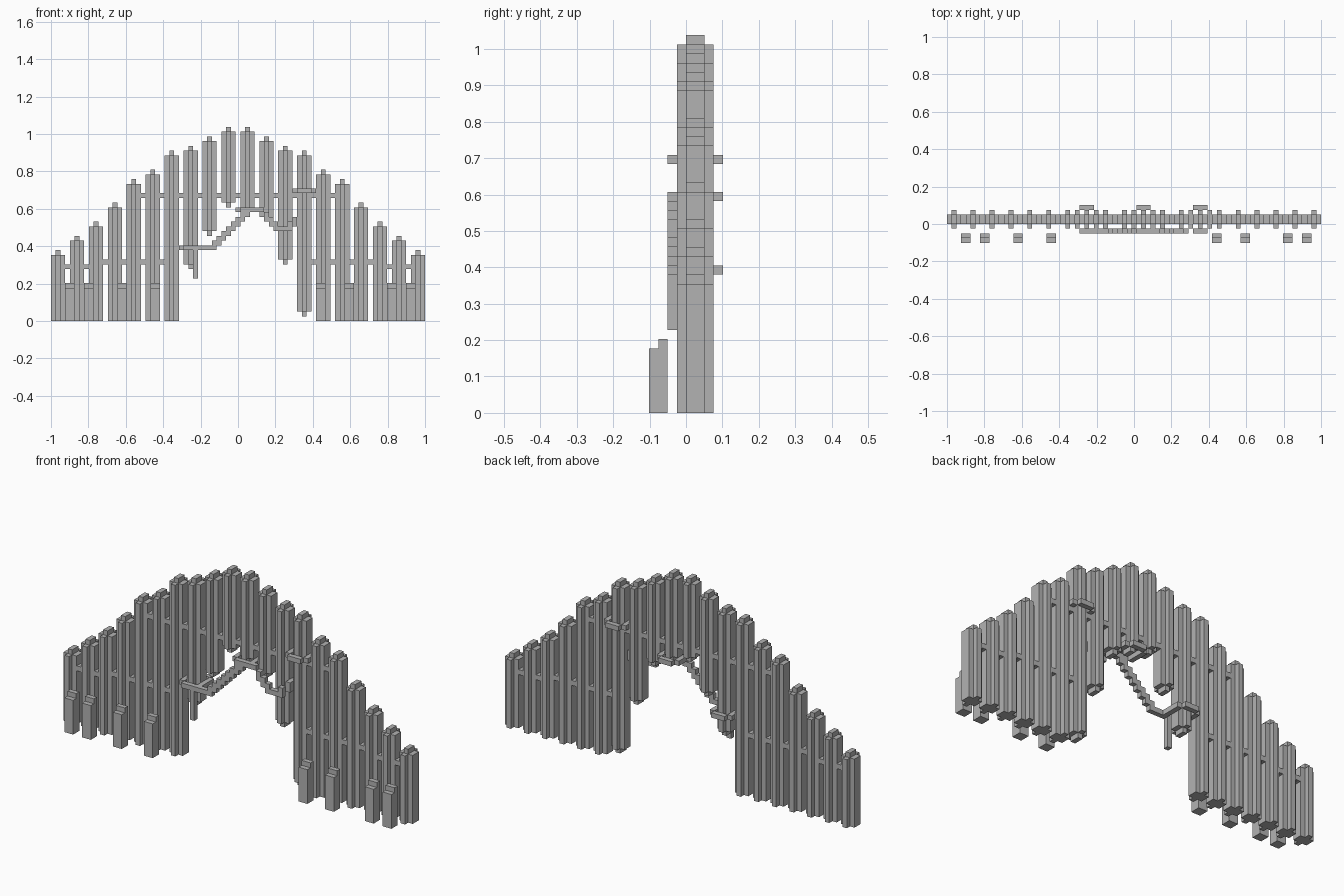
import bpy
import bmesh

cube = bpy.data.objects.get("Cube")
if cube:
    bpy.data.objects.remove(cube)

U = 2 / 79          # one block; the fence is 79 blocks long
PITCH = 4           # pickets are 3 blocks wide with a 1 block gap

grey = bpy.data.materials.new("weathered grey")
grey.use_nodes = True
colour = (0.45, 0.45, 0.45, 1)
grey.diffuse_color = colour
grey.node_tree.nodes["Principled BSDF"].inputs["Base Color"].default_value = colour


def prism(bm, outline, z0, z1):
    """Extrude an outline given in blocks from z0 up to z1."""
    face = bm.faces.new([bm.verts.new(((x - 39.5) * U, y * U, z0 * U)) for x, y in outline])
    top = bmesh.ops.extrude_face_region(bm, geom=[face])["geom"]
    bmesh.ops.translate(bm, verts=[v for v in top if isinstance(v, bmesh.types.BMVert)],
                        vec=(0, 0, (z1 - z0) * U))


def box(bm, x0, x1, y0, y1, z0, z1):
    prism(bm, [(x0, y0), (x1, y0), (x1, y1), (x0, y1)], z0, z1)


def finish(bm, name):
    bmesh.ops.recalc_face_normals(bm, faces=bm.faces)
    mesh = bpy.data.meshes.new(name)
    bm.to_mesh(mesh)
    bm.free()
    mesh.materials.append(grey)
    bpy.context.collection.objects.link(bpy.data.objects.new(name, mesh))


# Pickets: cross-shaped prisms with a narrow tip, some broken off below
half = [14, 17, 20, 24, 29, 31, 35, 36, 38, 40]
broken = {7: 12, 8: 19, 9: 25, 10: 24, 11: 22, 12: 13, 13: 2}
for i, top in enumerate(half + half[::-1]):
    x = i * PITCH
    bottom = broken.get(i, 0)
    bm = bmesh.new()
    cross = [(x, 0), (x + 1, 0), (x + 1, -1), (x + 2, -1), (x + 2, 0), (x + 3, 0),
             (x + 3, 2), (x + 2, 2), (x + 2, 3), (x + 1, 3), (x + 1, 2), (x, 2)]
    prism(bm, cross, bottom, top)
    box(bm, x + 1, x + 2, 0, 2, top, top + 1)
    if bottom:
        box(bm, x + 1, x + 2, 0, 2, bottom - 1, bottom)
    finish(bm, f"picket_{i + 1}")

# Rails: short links filling the gaps between pickets
lower, upper = bmesh.new(), bmesh.new()
for gap in range(19):
    x = gap * PITCH + 3
    if gap < 6 or gap > 12:
        z = 11 if gap < 2 or gap > 16 else 12
        box(lower, x, x + 1, 0, 2, z, z + 1)
    if 4 <= gap <= 14:
        box(upper, x, x + 1, 0, 2, 26, 27)
finish(lower, "lower_rail")
finish(upper, "upper_rail")

# Ground posts in front, each with a stepped top
for n, x in enumerate([3, 7, 14, 21, 56, 62, 71, 75]):
    bm = bmesh.new()
    prism(bm, [(x, -4), (x + 2, -4), (x + 2, -3), (x, -3)], 0, 7)
    box(bm, x, x + 2, -3, -2, 0, 8)
    finish(bm, f"front_post_{n + 1}")

# Rope loops tied around three pickets
for n, (i, z) in enumerate([(7, 15), (10, 23), (13, 27)]):
    x = i * PITCH
    bm = bmesh.new()
    box(bm, x, x + 3, -2, -1, z, z + 1)
    box(bm, x, x + 3, 3, 4, z, z + 1)
    for side in (x - 1, x + 3):
        box(bm, side, side + 1, -1, 3, z, z + 1)
    finish(bm, f"rope_loop_{n + 1}")

# Rope strung along the front between the loops
bm = bmesh.new()
box(bm, 31, 34, -2, -1, 15, 16)
for step in range(8):
    box(bm, 34 + step, 35 + step, -2, -1, 15 + step, 17 + step)
box(bm, 43, 45, -2, -1, 23, 24)
for step in range(3):
    box(bm, 45 + step, 46 + step, -2, -1, 21 - step, 23 - step)
box(bm, 48, 51, -2, -1, 19, 20)
box(bm, 50, 51, -2, -1, 20, 21)
box(bm, 51, 52, -1, 1, 20, 22)
finish(bm, "front_rope")

# Loose rope end hanging from the first loop
bm = bmesh.new()
box(bm, 30, 31, -2, -1, 9, 15)
finish(bm, "hanging_rope_end")
